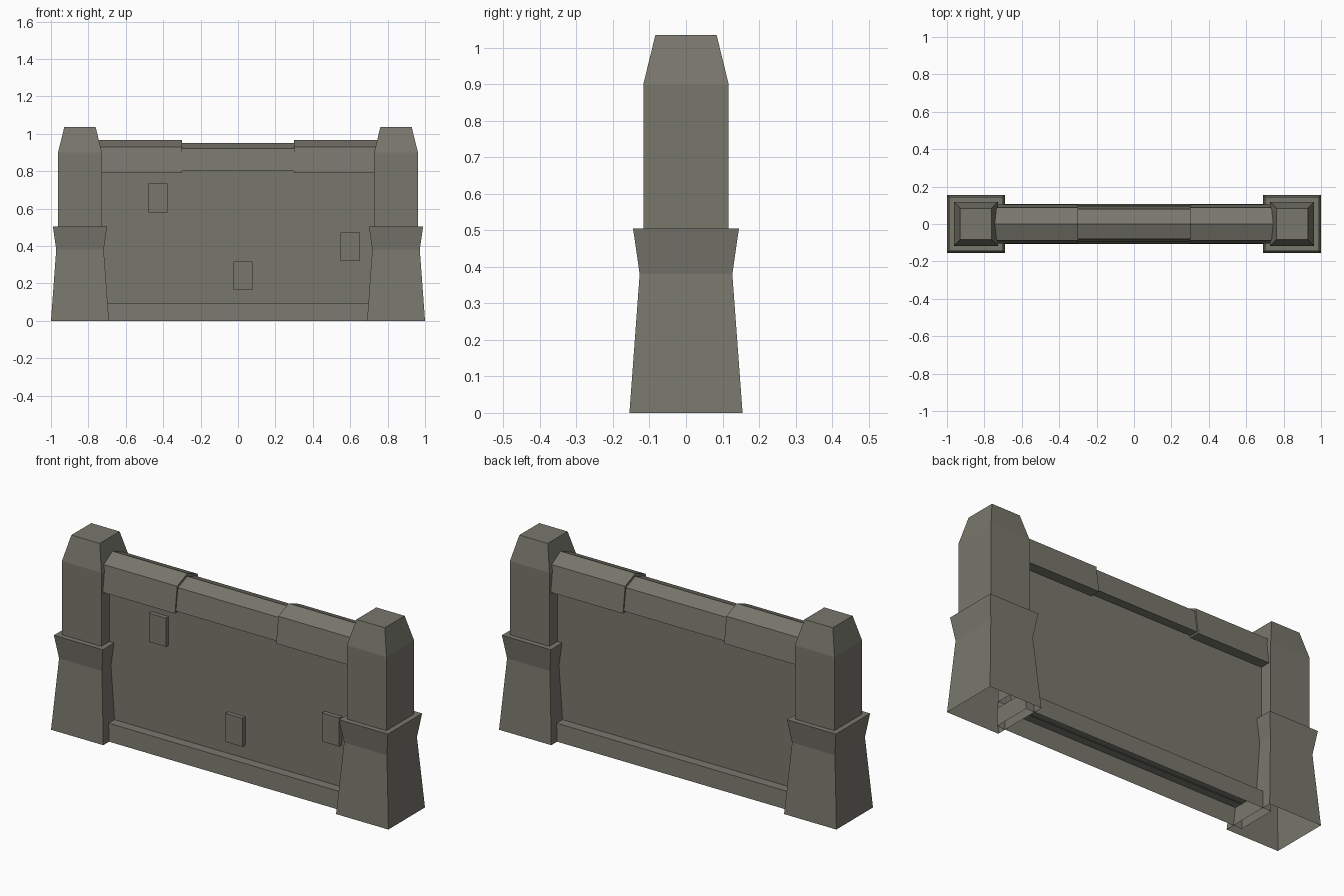
import bpy, bmesh

if "Cube" in bpy.data.objects:
    bpy.data.objects.remove(bpy.data.objects["Cube"])

stone = bpy.data.materials.new("grey_stone")
stone.diffuse_color = (0.19, 0.185, 0.152, 1)
stone.use_nodes = True
stone.node_tree.nodes["Principled BSDF"].inputs["Base Color"].default_value = stone.diffuse_color


def finish(name, bm):
    bmesh.ops.recalc_face_normals(bm, faces=bm.faces)
    me = bpy.data.meshes.new(name)
    bm.to_mesh(me)
    bm.free()
    me.materials.append(stone)
    ob = bpy.data.objects.new(name, me)
    bpy.context.collection.objects.link(ob)
    return ob


def stack(name, cx, cy, rings, cap_bottom=False):
    """Rectangular rings (half x, half y, z) joined upward, closed on top."""
    bm = bmesh.new()
    loops = [[bm.verts.new((cx + sx * hx, cy + sy * hy, z))
              for sx, sy in ((-1, -1), (1, -1), (1, 1), (-1, 1))]
             for hx, hy, z in rings]
    for a, b in zip(loops, loops[1:]):
        for i in range(4):
            j = (i + 1) % 4
            bm.faces.new((a[i], a[j], b[j], b[i]))
    bm.faces.new(loops[-1])
    if cap_bottom:
        bm.faces.new(loops[0][::-1])
    return finish(name, bm)


def extrude_x(name, profile, x0, x1):
    """Closed (y, z) profile swept along x."""
    bm = bmesh.new()
    a = [bm.verts.new((x0, y, z)) for y, z in profile]
    b = [bm.verts.new((x1, y, z)) for y, z in profile]
    n = len(profile)
    for i in range(n):
        j = (i + 1) % n
        bm.faces.new((a[i], a[j], b[j], b[i]))
    bm.faces.new(a)
    bm.faces.new(b[::-1])
    return finish(name, bm)


# End pillars: flared foot, ledge, shaft and tapered head, open underneath
pillar = [(0.155, 0.155, 0), (0.127, 0.127, 0.38), (0.145, 0.145, 0.505),
          (0.117, 0.117, 0.505), (0.117, 0.117, 0.90), (0.084, 0.084, 1.035)]
for side, sx in (("left", -1), ("right", 1)):
    stack(side + "_pillar", sx * 0.845, 0, pillar)

# Wall panel
stack("wall_panel", 0, 0, [(0.78, 0.05, 0.09), (0.78, 0.05, 0.88)])

# Base trim, a shell open underneath
stack("base_trim", 0, 0, [(0.74, 0.106, 0), (0.74, 0.1, 0.095)])


# Coping stones with a ridged top
def coping(name, x0, x1, low, eave, ridge, wide, narrow):
    extrude_x(name, [(-wide, low), (wide, low), (narrow, eave),
                     (0, ridge), (-narrow, eave)], x0, x1)


coping("coping_left", -0.78, -0.30, 0.79, 0.93, 0.966, 0.105, 0.087)
coping("coping_middle", -0.30, 0.30, 0.80, 0.92, 0.95, 0.097, 0.08)
coping("coping_right", 0.30, 0.78, 0.79, 0.93, 0.966, 0.105, 0.087)

# Raised bricks on the front
for i, (x, z) in enumerate(((-0.427, 0.58), (0.027, 0.165), (0.60, 0.32))):
    stack("raised_brick_%d" % (i + 1), x, -0.055,
          [(0.051, 0.018, z), (0.051, 0.018, z + 0.153)], True)
